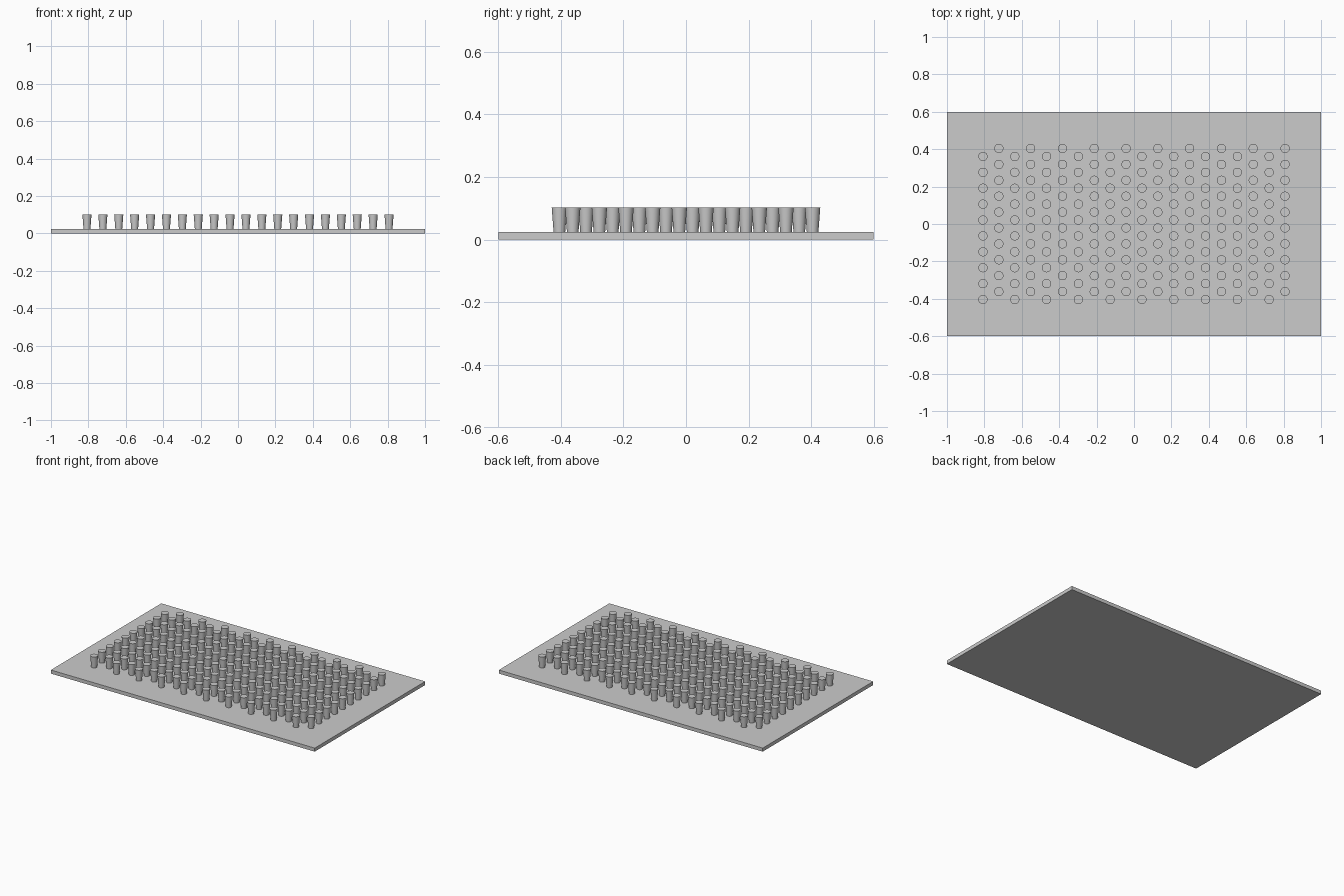
import bpy, bmesh
from mathutils import Matrix

if "Cube" in bpy.data.objects:
    bpy.data.objects.remove(bpy.data.objects["Cube"])

# Single plain grey
grey = bpy.data.materials.new("plain_grey")
grey.use_nodes = True
colour = (0.6, 0.6, 0.6, 1)
grey.diffuse_color = colour
grey.node_tree.nodes["Principled BSDF"].inputs["Base Color"].default_value = colour


def make_object(name, bm):
    mesh = bpy.data.meshes.new(name)
    bm.to_mesh(mesh)
    bm.free()
    mesh.materials.append(grey)
    obj = bpy.data.objects.new(name, mesh)
    bpy.context.collection.objects.link(obj)
    return obj


# Base plate
PLATE_TOP = 0.0245
bm = bmesh.new()
bmesh.ops.create_cube(bm, size=1, matrix=Matrix.Translation((0, 0, PLATE_TOP / 2))
                      @ Matrix.Diagonal((2, 1.195, PLATE_TOP, 1)))
make_object("base_plate", bm)

# Staggered grid of pegs that widen towards the top
PITCH, COLUMNS, ROWS = 0.085, 20, 10
PEG_TOP = 0.102
height = PEG_TOP - PLATE_TOP
bm = bmesh.new()
for col in range(COLUMNS):
    x = (col - (COLUMNS - 1) / 2) * PITCH
    shift = PITCH / 4 if col % 2 else -PITCH / 4
    for row in range(ROWS):
        y = (row - (ROWS - 1) / 2) * PITCH + shift
        bmesh.ops.create_cone(bm, cap_ends=True, segments=32, radius1=0.0185, radius2=0.0245,
                              depth=height,
                              matrix=Matrix.Translation((x, y, PLATE_TOP + height / 2)))
pegs = make_object("pegs", bm)

# Smooth peg sides with crisp rims
bpy.ops.object.select_all(action='DESELECT')
pegs.select_set(True)
bpy.context.view_layer.objects.active = pegs
bpy.ops.object.shade_smooth_by_angle()
